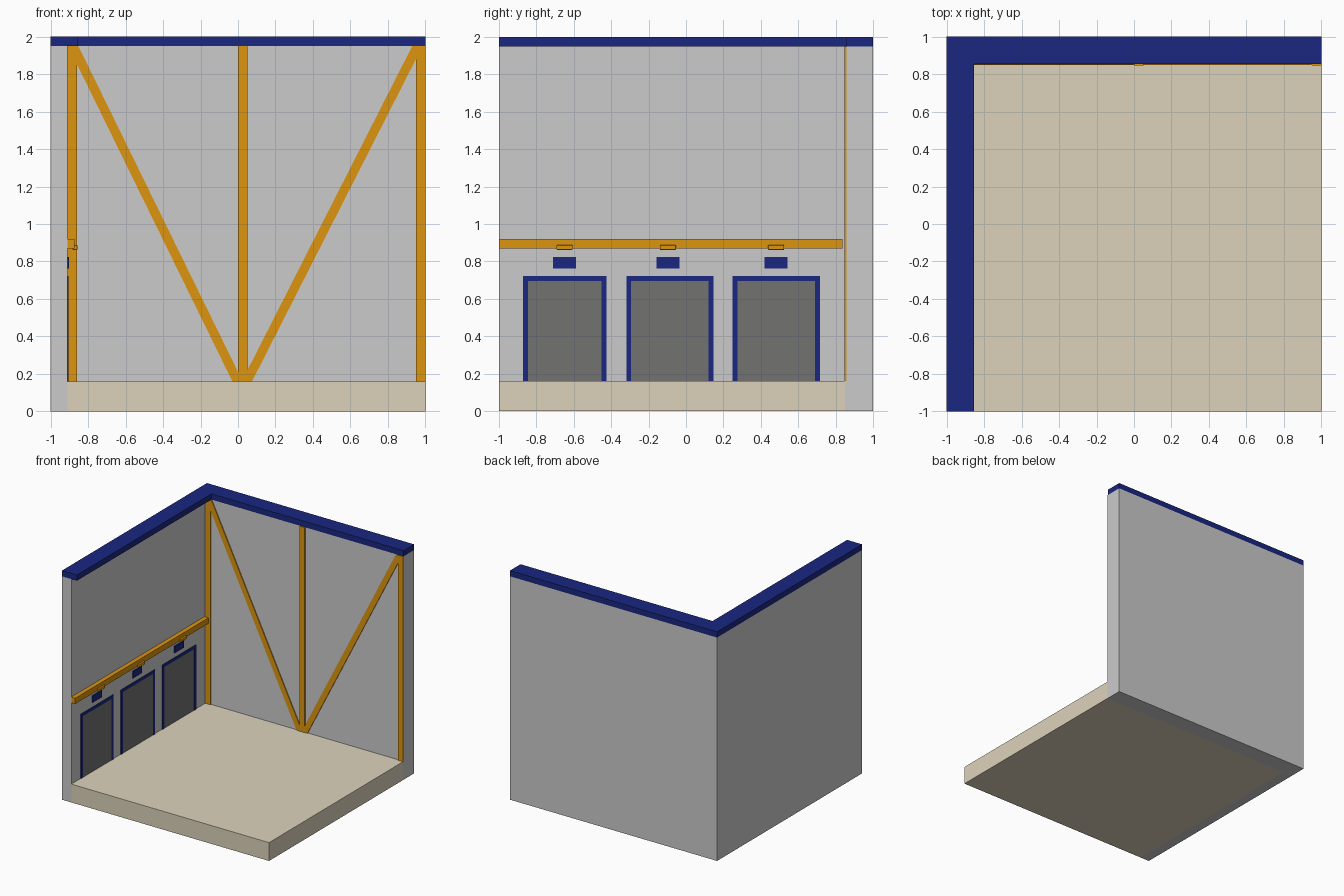
import bpy

if "Cube" in bpy.data.objects:
    bpy.data.objects.remove(bpy.data.objects["Cube"])


def material(name, rgb):
    m = bpy.data.materials.new(name)
    m.diffuse_color = (*rgb, 1)
    m.use_nodes = True
    m.node_tree.nodes["Principled BSDF"].inputs["Base Color"].default_value = m.diffuse_color
    return m


ORANGE = material("orange_paint", (0.72, 0.30, 0.005))
BLUE = material("blue_paint", (0.01, 0.02, 0.22))
CREAM = material("cream_floor", (0.72, 0.65, 0.50))
DARK = material("dark_panel", (0.17, 0.17, 0.165))


def prism(name, profile, offset, mat=None):
    """Solid from a closed outline of 3D points swept along an offset."""
    n = len(profile)
    verts = list(profile) + [tuple(a + b for a, b in zip(p, offset)) for p in profile]
    faces = [tuple(range(n)), tuple(range(2 * n - 1, n - 1, -1))]
    faces += [(i, i + n, (i + 1) % n + n, (i + 1) % n) for i in range(n)]
    mesh = bpy.data.meshes.new(name)
    mesh.from_pydata(verts, [], faces)
    # Make every outline direction produce outward normals
    import bmesh
    bm = bmesh.new()
    bm.from_mesh(mesh)
    bmesh.ops.recalc_face_normals(bm, faces=bm.faces)
    bm.to_mesh(mesh)
    bm.free()
    if mat:
        mesh.materials.append(mat)
    ob = bpy.data.objects.new(name, mesh)
    bpy.context.collection.objects.link(ob)
    return ob


def box(name, x0, x1, y0, y1, z0, z1, mat=None):
    outline = [(x0, y0, z0), (x1, y0, z0), (x1, y1, z0), (x0, y1, z0)]
    return prism(name, outline, (0, 0, z1 - z0), mat)


FLOOR, TOP = 0.16, 1.95      # floor surface and wall top
LEFT, BACK = -0.91, 0.857    # inner wall faces

# Floor slab and two walls
box("floor", LEFT, 1, -1, 0.85, 0, FLOOR, CREAM)
box("left_wall", -1, LEFT, -1, 1, 0, TOP)
box("back_wall", LEFT, 1, 0.85, 1, 0, FLOOR)
box("back_wall_upper", LEFT, 1, BACK, 1, FLOOR, TOP)

# L-shaped cap along the wall tops
cap = [(-1, -1), (-0.855, -1), (-0.855, 0.855), (1, 0.855), (1, 1), (-1, 1)]
prism("wall_cap", [(x, y, TOP) for x, y in cap], (0, 0, 0.05), BLUE)

# Upright posts on the back wall
for name, x in (("left", LEFT), ("middle", 0.0), ("right", 0.95)):
    box(name + "_post", x, x + 0.05, 0.847, BACK, FLOOR, TOP, ORANGE)

# Diagonal braces meeting at the foot of the middle post
for name, foot, head in (("left", -0.03, -0.907), ("right", 0.02, 0.93)):
    w = 0.055
    outline = [(foot, 0.849, FLOOR), (foot + w, 0.849, FLOOR),
               (head + w, 0.849, TOP), (head, 0.849, TOP)]
    prism(name + "_brace", outline, (0, BACK - 0.849, 0), ORANGE)

# Rail above the doors
box("rail", LEFT, -0.872, -1, 0.837, 0.87, 0.92, ORANGE)

# Doors with frame, sign and lamp
for i, (y0, y1, ys) in enumerate(((-0.871, -0.426, -0.649),
                                  (-0.319, 0.147, -0.097),
                                  (0.249, 0.716, 0.482)), 1):
    t, h = 0.026, 0.722
    frame = [(y0, FLOOR), (y0, h), (y1, h), (y1, FLOOR),
             (y1 - t, FLOOR), (y1 - t, h - t), (y0 + t, h - t), (y0 + t, FLOOR)]
    prism(f"door_frame_{i}", [(LEFT, y, z) for y, z in frame], (0.006, 0, 0), BLUE)
    box(f"door_panel_{i}", LEFT, LEFT + 0.003, y0 + t, y1 - t, FLOOR, h - t, DARK)
    box(f"door_sign_{i}", LEFT, LEFT + 0.007, ys - 0.062, ys + 0.062, 0.763, 0.824, BLUE)
    lamp = box(f"lamp_{i}", -0.882, -0.857, ys - 0.043, ys + 0.043, 0.862, 0.887, ORANGE)
    bevel = lamp.modifiers.new("bevel", 'BEVEL')
    bevel.width = 0.003
    bevel.segments = 2
